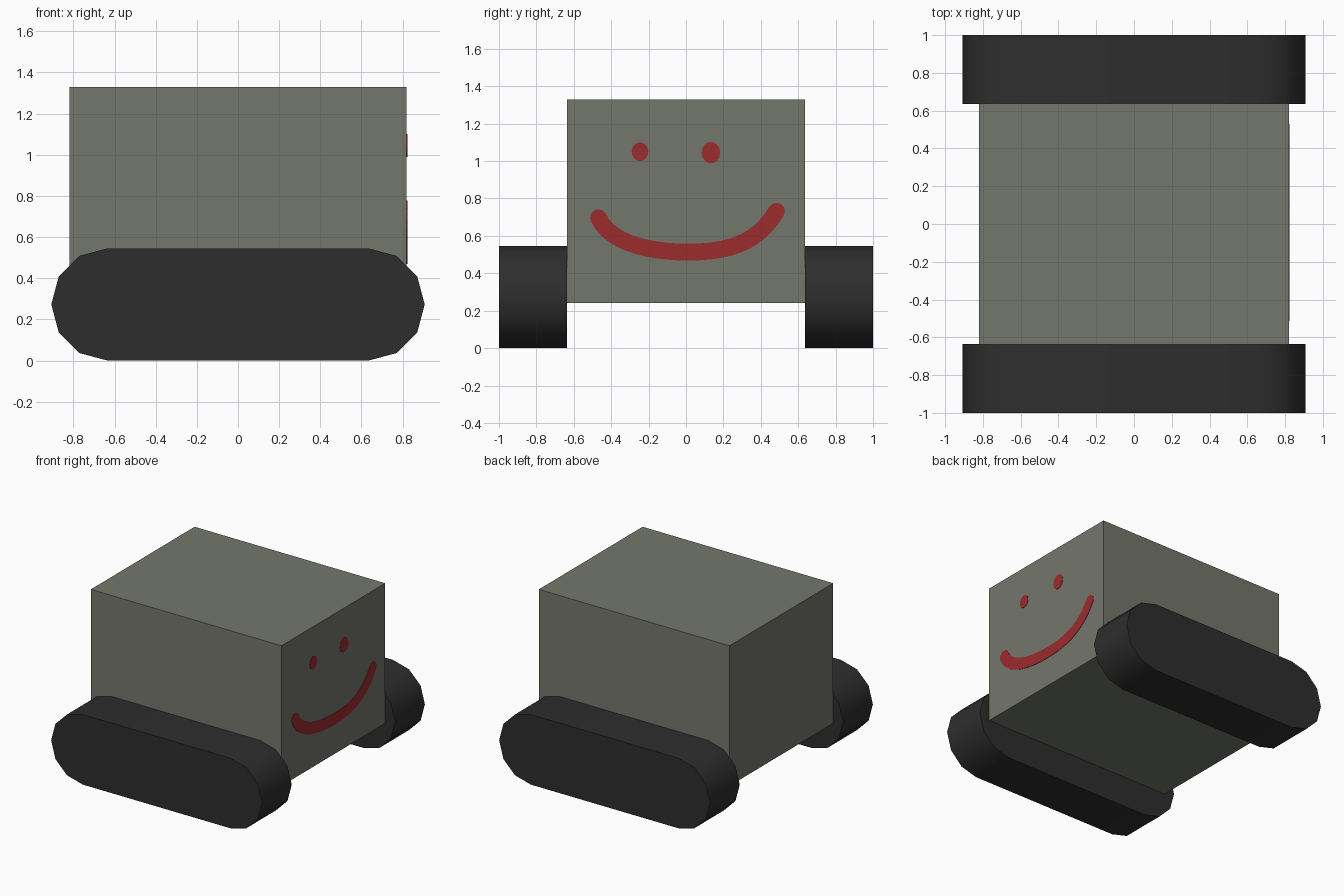
import bpy
import bmesh
from math import sin, cos, pi, radians
from mathutils import Vector
from mathutils.geometry import interpolate_bezier

cube = bpy.data.objects.get("Cube")
if cube:
    bpy.data.objects.remove(cube, do_unlink=True)


def material(name, rgb):
    m = bpy.data.materials.new(name)
    m.use_nodes = True
    m.diffuse_color = (*rgb, 1)
    m.node_tree.nodes["Principled BSDF"].inputs["Base Color"].default_value = (*rgb, 1)
    return m


GREY = material("grey_green", (0.175, 0.185, 0.15))
BLACK = material("track_black", (0.027, 0.027, 0.027))
RED = material("red_paint", (0.33, 0.025, 0.027))


def finish(name, bm, mat):
    mesh = bpy.data.meshes.new(name)
    bm.to_mesh(mesh)
    bm.free()
    mesh.materials.append(mat)
    ob = bpy.data.objects.new(name, mesh)
    bpy.context.collection.objects.link(ob)
    return ob


HALF_X, HALF_Y = 0.82, 0.637

# Box body
bm = bmesh.new()
bmesh.ops.create_cube(bm, size=1)
for v in bm.verts:
    v.co = (v.co.x * 2 * HALF_X, v.co.y * 2 * HALF_Y, 0.785 + v.co.z * 1.09)
finish("body", bm, GREY)


# Rounded track: two half circles joined by straight runs, extruded sideways
def track(name, y0, y1, radius=0.2725, reach=0.635, steps=6):
    bm = bmesh.new()
    ring = []
    for side in (1, -1):
        for i in range(steps + 1):
            a = -pi / 2 + pi * i / steps
            ring.append(bm.verts.new((side * (reach + radius * cos(a)), y0,
                                      radius + side * radius * sin(a))))
    cap = bm.faces.new(ring)
    out = bmesh.ops.extrude_face_region(bm, geom=[cap])["geom"]
    for v in out:
        if isinstance(v, bmesh.types.BMVert):
            v.co.y = y1
    bmesh.ops.recalc_face_normals(bm, faces=bm.faces)
    ob = finish(name, bm, BLACK)
    bpy.ops.object.select_all(action="DESELECT")
    ob.select_set(True)
    bpy.context.view_layer.objects.active = ob
    bpy.ops.object.shade_smooth_by_angle(angle=radians(40))


track("front_track", -1, -0.636)
track("back_track", 0.636, 1)


# Thin painted plates on the +x face
PLATE_X = HALF_X + 0.003


def plate(name, bm):
    ob = finish(name, bm, RED)
    mod = ob.modifiers.new("thickness", "SOLIDIFY")
    mod.thickness = 0.005
    mod.offset = -1


def eye(name, y, z, ry, rz, sides=14):
    bm = bmesh.new()
    bm.faces.new([bm.verts.new((PLATE_X, y + ry * cos(2 * pi * i / sides),
                                z + rz * sin(2 * pi * i / sides)))
                  for i in range(sides)])
    plate(name, bm)


eye("right_eye", -0.246, 1.05, 0.045, 0.05)
eye("left_eye", 0.133, 1.045, 0.05, 0.058)

# Smile: a ribbon along two joined Bezier curves, with round ends
HALF_WIDTH = 0.045
start, mid, end = (Vector((PLATE_X, *p)) for p in
                   ((-0.468, 0.697), (0.01, 0.513), (0.484, 0.732)))
left = interpolate_bezier(start, Vector((PLATE_X, -0.41, 0.565)),
                          Vector((PLATE_X, -0.2, 0.513)), mid, 12)
right = interpolate_bezier(mid, Vector((PLATE_X, 0.25, 0.513)),
                           Vector((PLATE_X, 0.39, 0.575)), end, 12)
path = left + right[1:]

bm = bmesh.new()
rails, tangents = [], []
for i, p in enumerate(path):
    t = (path[min(i + 1, len(path) - 1)] - path[max(i - 1, 0)]).normalized()
    n = Vector((0, -t.z, t.y)) * HALF_WIDTH
    rails.append((bm.verts.new(p - n), bm.verts.new(p + n)))
    tangents.append(t)
for (low, high), (low2, high2) in zip(rails, rails[1:]):
    bm.faces.new((low, low2, high2, high))
for i, direction in ((0, -1), (-1, 1)):
    low, high = rails[i] if direction > 0 else rails[i][::-1]
    out = tangents[i] * direction * HALF_WIDTH
    up = (high.co - low.co) / 2
    arc = [bm.verts.new(path[i] + out * cos(a) + up * sin(a))
           for a in (-pi / 3, -pi / 6, 0, pi / 6, pi / 3)]
    bm.faces.new([low, *arc, high])
plate("smile", bm)
